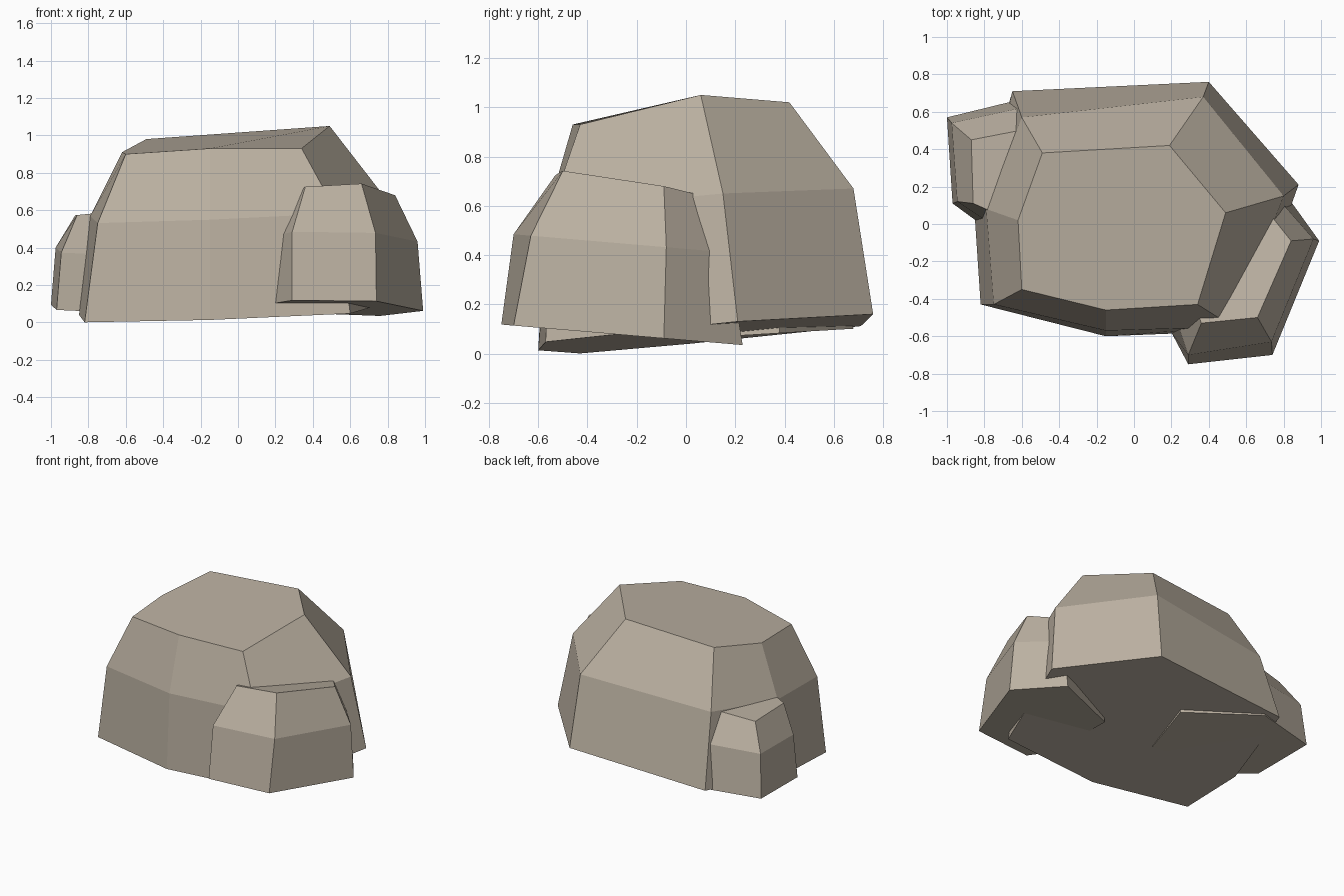
import bpy
import bmesh

# Remove the default cube
default_cube = bpy.data.objects.get("Cube")
if default_cube:
    bpy.data.objects.remove(default_cube, do_unlink=True)

# One warm grey stone colour for every boulder
stone = bpy.data.materials.new("warm_grey_stone")
stone_colour = (.5, .44, .36, 1)
stone.diffuse_color = stone_colour
stone.use_nodes = True
stone.node_tree.nodes["Principled BSDF"].inputs["Base Color"].default_value = stone_colour


def tilted_ring(outline, height, slope_x, slope_y):
    """Place a flat outline on a tilted plane."""
    return [(x, y, height + slope_x * x + slope_y * y) for x, y in outline]


def make_boulder(name, rings):
    """Bridge stacked rings into a closed faceted boulder."""
    bm = bmesh.new()
    layers = [[bm.verts.new(point) for point in ring] for ring in rings]
    count = len(layers[0])

    # Sloping side facets between neighbouring rings
    for lower, upper in zip(layers, layers[1:]):
        for i in range(count):
            following = (i + 1) % count
            bm.faces.new((lower[i], lower[following], upper[following], upper[i]))

    # Underside and crown
    bm.faces.new(list(reversed(layers[0])))
    bm.faces.new(layers[-1])
    bmesh.ops.recalc_face_normals(bm, faces=bm.faces)

    mesh = bpy.data.meshes.new(name)
    bm.to_mesh(mesh)
    bm.free()
    mesh.materials.append(stone)
    boulder = bpy.data.objects.new(name, mesh)
    bpy.context.collection.objects.link(boulder)
    return boulder


# Large central boulder: footprint, shoulder and uneven crown
footprint = [(-.82, -.43), (-.15, -.6), (.6, -.57), (.88, .21),
             (.4, .76), (-.65, .71), (-.85, .02)]
shoulder = [(-.75, -.43), (-.15, -.57), (.53, -.55), (.8, .15),
            (.37, .68), (-.6, .57), (-.79, .08)]
crown = [(-.6, -.35, .9), (-.15, -.46, .93), (.34, -.43, .93), (.49, .06, 1.05),
         (.19, .42, 1.02), (-.49, .38, .98), (-.62, .02, .91)]
make_boulder("large_boulder", [
    tilted_ring(footprint, .074, .042, .091),
    tilted_ring(shoulder, .6, .048, .077),
    crown,
])

# Medium boulder leaning on the front left side
footprint = [(.2, -.58), (.29, -.75), (.74, -.7), (.99, -.09), (.76, .23), (.25, 0)]
shoulder = [(.24, -.55), (.29, -.7), (.735, -.63), (.96, -.08), (.74, .17), (.28, 0)]
crown = [(.34, -.47), (.36, -.53), (.66, -.5), (.84, -.09), (.72, .06), (.36, -.05)]
make_boulder("medium_boulder", [
    tilted_ring(footprint, .054, 0, -.085),
    tilted_ring(shoulder, .425, 0, -.085),
    tilted_ring(crown, .6, .075, -.185),
])

# Small boulder tucked against the rear right side
footprint = [(-1, .57), (-.97, .11), (-.82, 0), (-.2, -.05), (-.08, .38), (-.55, .68)]
shoulder = [(-.975, .54), (-.945, .12), (-.81, .03), (-.22, 0), (-.12, .36), (-.56, .63)]
crown = [(-.87, .45), (-.86, .11), (-.77, .07), (-.3, .08), (-.22, .32), (-.56, .51)]
make_boulder("small_boulder", [
    tilted_ring(footprint, .06, 0, .06),
    tilted_ring(shoulder, .365, 0, .065),
    tilted_ring(crown, .66, .1, 0),
])
